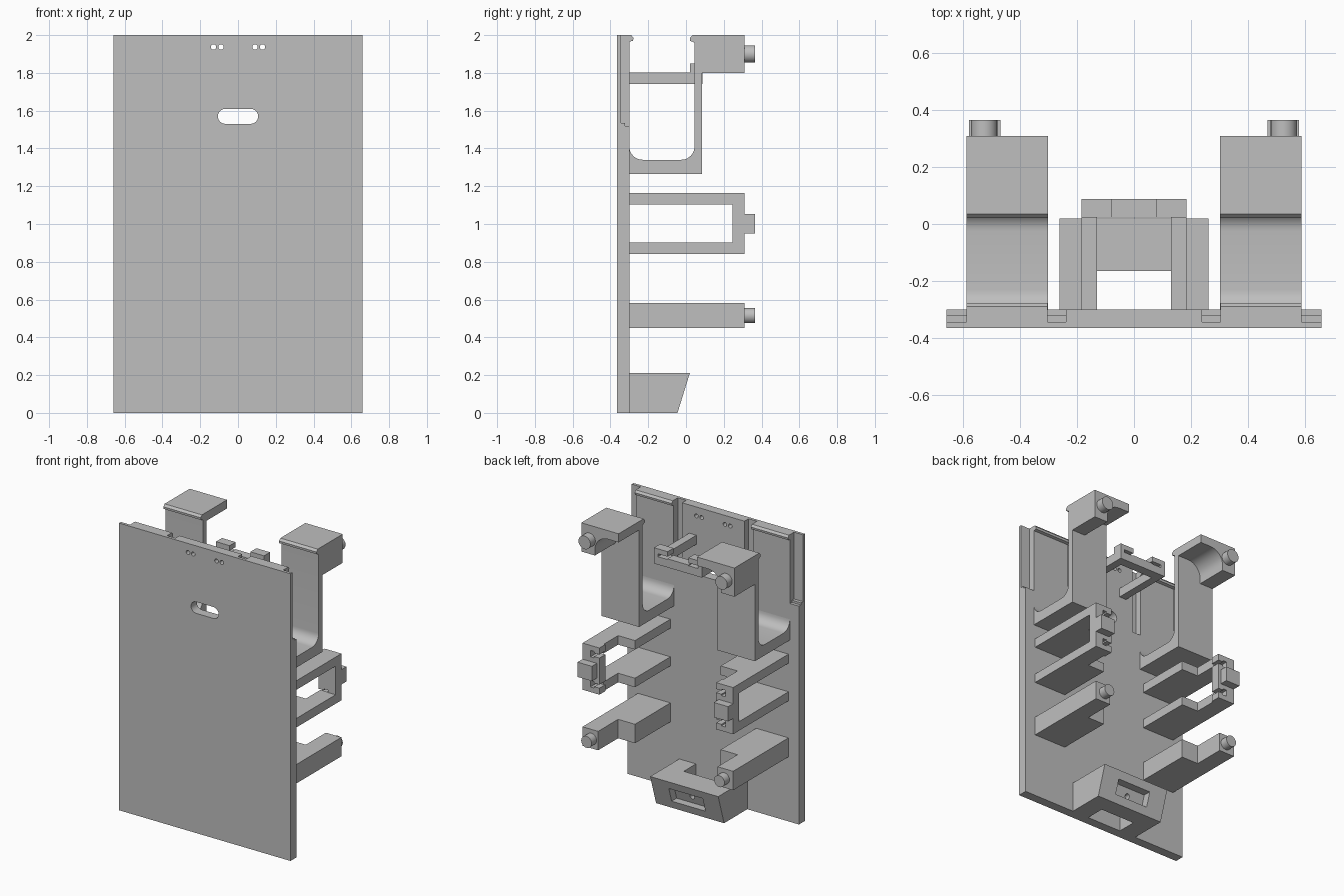
import bpy, bmesh, math
from mathutils import Vector

cube = bpy.data.objects.get("Cube")
if cube:
    bpy.data.objects.remove(cube, do_unlink=True)

grey = bpy.data.materials.new("plain_grey")
grey.use_nodes = True
grey.diffuse_color = (0.52, 0.52, 0.52, 1)
grey.node_tree.nodes["Principled BSDF"].inputs["Base Color"].default_value = (0.52, 0.52, 0.52, 1)


def prism(name, profile, axis, lo, hi):
    """Extrude a flat outline along an axis: x uses (y, z), y uses (x, z), z uses (x, y)."""
    place = {"x": lambda a, b: (lo, a, b), "y": lambda a, b: (a, lo, b), "z": lambda a, b: (a, b, lo)}[axis]
    bm = bmesh.new()
    face = bm.faces.new([bm.verts.new(place(a, b)) for a, b in profile])
    new = bmesh.ops.extrude_face_region(bm, geom=[face])["geom"]
    shift = Vector([(hi - lo) if axis == k else 0 for k in "xyz"])
    bmesh.ops.translate(bm, vec=shift, verts=[g for g in new if isinstance(g, bmesh.types.BMVert)])
    bmesh.ops.recalc_face_normals(bm, faces=bm.faces)
    mesh = bpy.data.meshes.new(name)
    bm.to_mesh(mesh)
    bm.free()
    mesh.materials.append(grey)
    ob = bpy.data.objects.new(name, mesh)
    bpy.context.collection.objects.link(ob)
    return ob


def box(name, x, y, z):
    return prism(name, [(x[0], y[0]), (x[1], y[0]), (x[1], y[1]), (x[0], y[1])], "z", *z)


def arc(cx, cy, r, start, end, n=8):
    steps = [math.radians(start + (end - start) * i / n) for i in range(n + 1)]
    return [(cx + r * math.cos(t), cy + r * math.sin(t)) for t in steps]


def rod(name, x, z, r, y0, y1):
    return prism(name, arc(x, z, r, 0, 360 * 31 / 32, 31), "y", y0, y1)


def apply(ob, kind, **settings):
    mod = ob.modifiers.new(kind, kind)
    for key, value in settings.items():
        setattr(mod, key, value)
    with bpy.context.temp_override(object=ob, active_object=ob, selected_objects=[ob]):
        bpy.ops.object.modifier_apply(modifier=mod.name)


def cut(ob, *cutters):
    for c in cutters:
        c.hide_render = True
        apply(ob, "BOOLEAN", operation="DIFFERENCE", solver="EXACT", object=c)
        bpy.data.objects.remove(c, do_unlink=True)


def mirror(*parts):
    for ob in parts:
        apply(ob, "MIRROR")


BACK = -0.30    # rear surface of the plate

# Main plate with stepped rear channels, hand slot and small holes
plate = box("main_plate", (-0.66, 0.66), (-0.365, BACK), (0, 2))
channel = [(-0.345, 2.1), (-0.345, 1.535), (-0.322, 1.535), (-0.322, 1.52), (-0.2, 1.52), (-0.2, 2.1)]
for s in (-1, 1):
    for a, b in ((0.24, 0.305), (0.59, 0.7)):
        cut(plate, prism("channel_cutter", channel, "x", *sorted((s * a, s * b))))
    for x in (0.09, 0.13):
        cut(plate, rod("hole_cutter", s * x, 1.937, 0.014, -0.5, 0))
slot = arc(0.067, 1.57, 0.04, -90, 90) + arc(-0.067, 1.57, 0.04, 90, 270)
cut(plate, prism("slot_cutter", slot, "y", -0.5, 0))

# Hooked lip along the top of the plate
lip = prism("top_lip", [(BACK, 2), (-0.29, 2), (-0.278, 1.985), (-0.28, 1.97), (BACK, 1.965)], "x", 0.305, 0.59)

# Large J-shaped bracket with hooked head, arched underneath
outline = [(BACK, 1.265), (0.085, 1.265), (0.085, 1.80), (0.31, 1.80), (0.31, 2), (0.035, 2),
           (0.021, 1.985), (0.022, 1.97), (0.045, 1.96)]
outline += arc(-0.025, 1.41, 0.07, 0, -90) + arc(-0.23, 1.41, 0.07, 270, 180)
bracket = prism("upper_bracket", outline, "x", 0.302, 0.59)
arch = [(0.2, 1.7), (0.485, 1.7)] + arc(0.385, 1.84, 0.10, 0, 90) + [(0.2, 1.94)]
cut(bracket, prism("arch_cutter", arch, "y", 0.085, 0.5))
upper_peg = rod("upper_peg", 0.527, 1.90, 0.046, 0.305, 0.365)

# Stepped arm outline shared by the clip and the lower post


def step(tip):
    return [(0.33, BACK), (0.58, BACK), (0.58, tip), (0.46, tip), (0.46, 0.09), (0.33, 0.09)]


# Middle clip: two arms, slotted end plate and tab
clip_arms = [prism("clip_arm", step(0.25), "z", z, z + 0.063) for z in (0.84, 1.102)]
clip_end = box("clip_end", (0.45, 0.58), (0.245, 0.31), (0.84, 1.165))
for z in (0.875, 1.085):
    cut(clip_end, box("clip_slot_cutter", (0.49, 0.52), (0.2, 0.4), (z, z + 0.045)))
    cut(clip_end, box("clip_notch_cutter", (0.40, 0.50), (0.2, 0.4), (z + 0.01, z + 0.035)))
clip_tab = box("clip_tab", (0.47, 0.58), (0.30, 0.365), (0.95, 1.053))

# Lower post with peg
post = prism("lower_post", step(0.31), "z", 0.45, 0.582)
lower_peg = rod("lower_peg", 0.512, 0.515, 0.04, 0.305, 0.365)
mirror(lip, bracket, upper_peg, *clip_arms, clip_end, clip_tab, post, lower_peg)

# Central holder: side arms, cross bar and raised slotted ends
holder_arm = box("holder_arm", (0.13, 0.185), (BACK, 0.03), (1.74, 1.803))
holder_end = box("holder_end", (0.08, 0.185), (0.022, 0.088), (1.74, 1.85))
cut(holder_end, box("holder_slot_cutter", (0.05, 0.155), (-0.1, 0.2), (1.795, 1.815)))
mirror(holder_arm, holder_end)
box("holder_bar", (-0.082, 0.082), (0.022, 0.088), (1.74, 1.80))

# Bottom block with sloping rear, open core, recess and screw hole
block = prism("bottom_block", [(BACK, 0), (-0.045, 0), (0.02, 0.21), (BACK, 0.21)], "x", -0.262, 0.262)
slope = 0.065 / 0.21
recess = [(-0.10 + slope * 0.055, 0.055), (0.1, 0.055), (0.1, 0.155), (-0.10 + slope * 0.155, 0.155)]
cut(block, box("core_cutter", (-0.133, 0.133), (BACK - 0.02, -0.165), (-0.1, 0.4)),
    prism("recess_cutter", recess, "x", -0.13, 0.13),
    rod("screw_cutter", 0, 0.105, 0.017, -0.25, 0.1))

# Smooth round surfaces, keep edges crisp
for ob in bpy.context.collection.objects:
    if ob.type == "MESH" and grey.name in ob.data.materials:
        with bpy.context.temp_override(object=ob, active_object=ob, selected_objects=[ob],
                                       selected_editable_objects=[ob]):
            bpy.ops.object.shade_smooth_by_angle(angle=math.radians(30))
